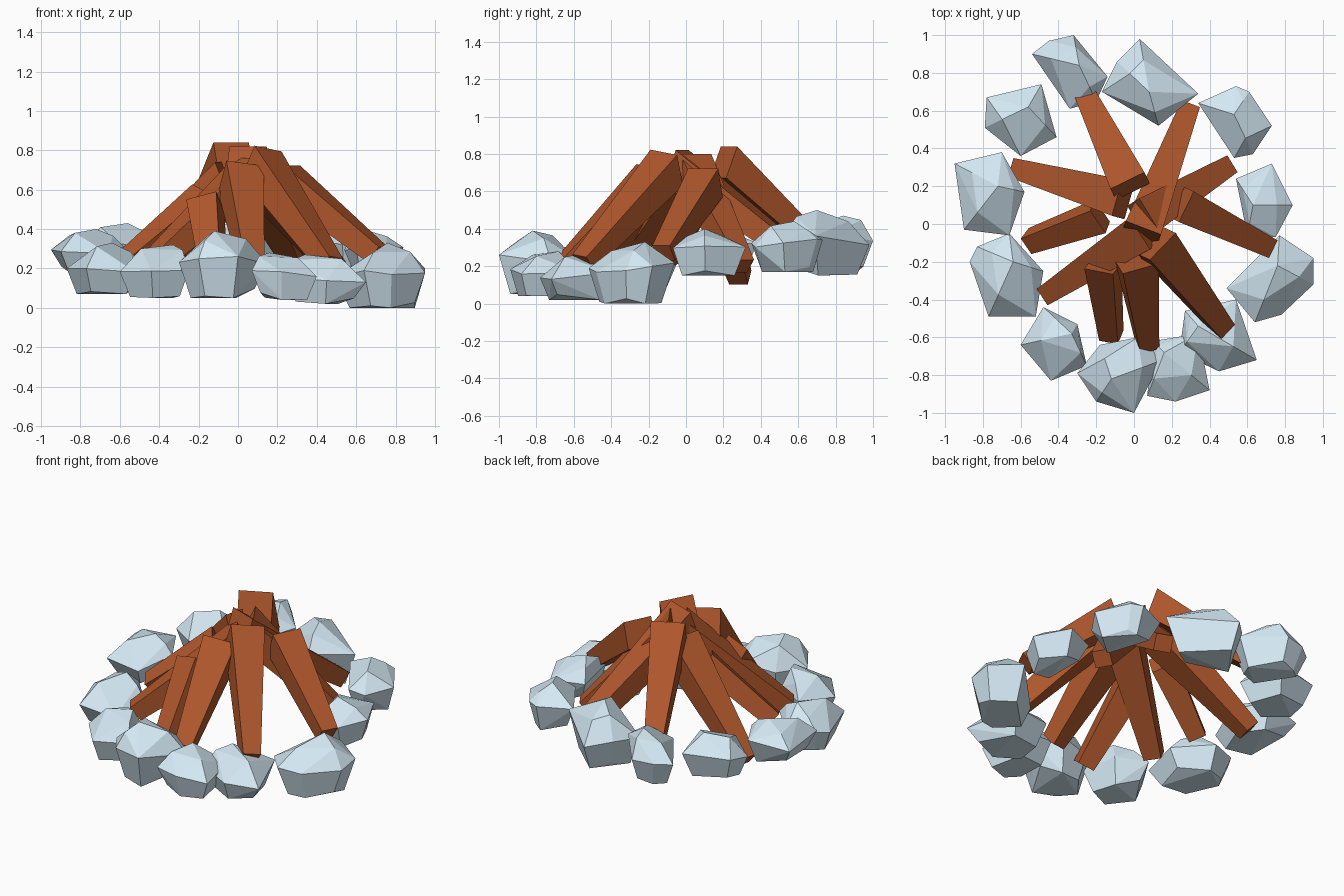
import bpy, bmesh, random
from mathutils import Vector, Matrix

if "Cube" in bpy.data.objects:
    bpy.data.objects.remove(bpy.data.objects["Cube"])

random.seed(4)


def material(name, color):
    m = bpy.data.materials.new(name)
    m.diffuse_color = color
    m.use_nodes = True
    m.node_tree.nodes["Principled BSDF"].inputs["Base Color"].default_value = m.diffuse_color
    return m


WOOD = material("wood", (0.43, 0.095, 0.025, 1))
STONE = material("stone", (0.66, 0.81, 0.9, 1))


def hull_object(name, points, mat):
    """Flat-faced chunk wrapped around a handful of points."""
    bm = bmesh.new()
    for p in points:
        bm.verts.new(p)
    bmesh.ops.convex_hull(bm, input=bm.verts[:])
    loose = [v for v in bm.verts if not v.link_faces]
    bmesh.ops.delete(bm, geom=loose, context='VERTS')
    bmesh.ops.dissolve_limit(bm, angle_limit=0.15, verts=bm.verts[:], edges=bm.edges[:])
    bmesh.ops.recalc_face_normals(bm, faces=bm.faces[:])
    me = bpy.data.meshes.new(name)
    bm.to_mesh(me)
    bm.free()
    me.materials.append(mat)
    ob = bpy.data.objects.new(name, me)
    bpy.context.collection.objects.link(ob)
    return ob


def stone(name, lo, peak, *outline):
    """Rock: a plan outline girdle, a smaller base, and a crown sloping from its peak."""
    n, h = len(outline), peak[2] - lo
    c = sum((Vector(p) for p in outline), Vector((0, 0))) / n
    top = Vector(peak[:2])
    pts = [peak]
    for i, p in enumerate(outline):
        p = Vector(p)
        near = max(0, 1 - (p - top).length / .5)      # girdle rises near the peak
        z = lo + h * (.35 + .35 * near + random.uniform(-.06, .1))
        pts.append((p.x, p.y, z))
        b = c + (p - c) * .72
        pts.append((b.x, b.y, lo + (0 if i % 2 else random.uniform(0, .05))))
        if i % 2 == 0:
            t = c.lerp(top, .4) + (p - c) * .6
            pts.append((t.x, t.y, lo + h * random.uniform(.8, .93)))
    hull_object(name, pts, STONE)


def log(name, foot, head, roll=0, w=.1):
    """Square log leaning inward, thin foot, thick head cut nearly upright.
    head is the middle of the upper edge of the cut."""
    up = Vector((0, 0, 1))
    p0, p1 = Vector(foot), Vector(head)
    axis = (p1 - up * .09 - p0).normalized()
    side = axis.cross(up).normalized()
    normal = side.cross(axis)
    cut = (normal + up * .9).normalized()
    p1 -= cut * .09
    rot = Matrix.Rotation(roll, 3, axis)
    side, normal, cut = rot @ side, rot @ normal, rot @ cut
    pts = []
    for a in (-1, 1):
        for b in (-1, 1):
            pts.append(p0 + side * a * .052 + normal * b * .05)
            pts.append(p1 + side * a * w + cut * b * .09 * w / .1)
    hull_object(name, pts, WOOD)


# ring of stones, clockwise from the back
stone("stone_back_left", .18, (-.29, .84, .47), (-.54, .9), (-.45, .97), (-.32, 1), (-.14, .78), (-.2, .65), (-.34, .61))
stone("stone_back", .15, (.08, .7, .5), (.03, .98), (.34, .69), (.13, .52), (-.17, .7), (-.09, .86))
stone("stone_back_right", .17, (.53, .58, .44), (.34, .64), (.54, .73), (.61, .7), (.73, .52), (.63, .37), (.53, .35))
stone("stone_right_rear", .15, (.63, .1, .4), (.54, .24), (.73, .32), (.84, .1), (.75, -.07), (.6, -.06))
stone("stone_right_front", 0, (.76, -.22, .33), (.77, -.06), (.95, -.18), (.95, -.32), (.78, -.48), (.64, -.52), (.49, -.34))
stone("stone_front_right", .02, (.34, -.54, .27), (.27, -.46), (.54, -.4), (.65, -.72), (.45, -.78), (.24, -.68))
stone("stone_front_mid", .04, (.16, -.68, .28), (.1, -.62), (.34, -.58), (.4, -.88), (.22, -.94), (.07, -.91))
stone("stone_front", .05, (-.12, -.82, .39), (-.18, -.64), (.02, -.6), (.15, -.72), (0, -1), (-.2, -.94), (-.3, -.79))
stone("stone_front_left", .05, (-.33, -.58, .32), (-.48, -.44), (-.3, -.53), (-.25, -.75), (-.44, -.83), (-.6, -.64))
stone("stone_left_front", .07, (-.64, -.2, .33), (-.83, -.12), (-.66, -.05), (-.48, -.25), (-.52, -.49), (-.77, -.49), (-.87, -.2))
stone("stone_left_rear", .17, (-.72, .2, .4), (-.95, .32), (-.7, .38), (-.58, .17), (-.66, -.06), (-.9, -.03))
stone("stone_left_back", .17, (-.56, .62, .43), (-.78, .67), (-.49, .74), (-.41, .46), (-.6, .36), (-.79, .51))

# leaning logs
log("log_back_left", (-.27, .71, .29), (-.035, .23, .84))
log("log_back_right", (.29, .61, .24), (.05, -.02, .82))
log("log_right_rear", (.49, .3, .2), (.08, .05, .8))
log("log_right", (.71, -.12, .27), (.28, .09, .73), 0, .09)
log("log_front_right", (.47, -.55, .22), (.14, -.13, .81), .2)
log("log_front", (.07, -.64, .21), (.02, -.24, .735), .2)
log("log_front_left", (-.12, -.59, .11), (-.16, -.26, .59), -.4, .08)
log("log_left_front", (-.46, -.37, .2), (.03, -.05, .76))
log("log_left", (-.55, -.09, .24), (-.21, .03, .63), .4, .075)
log("log_left_rear", (-.62, .29, .14), (-.09, .14, .74))
